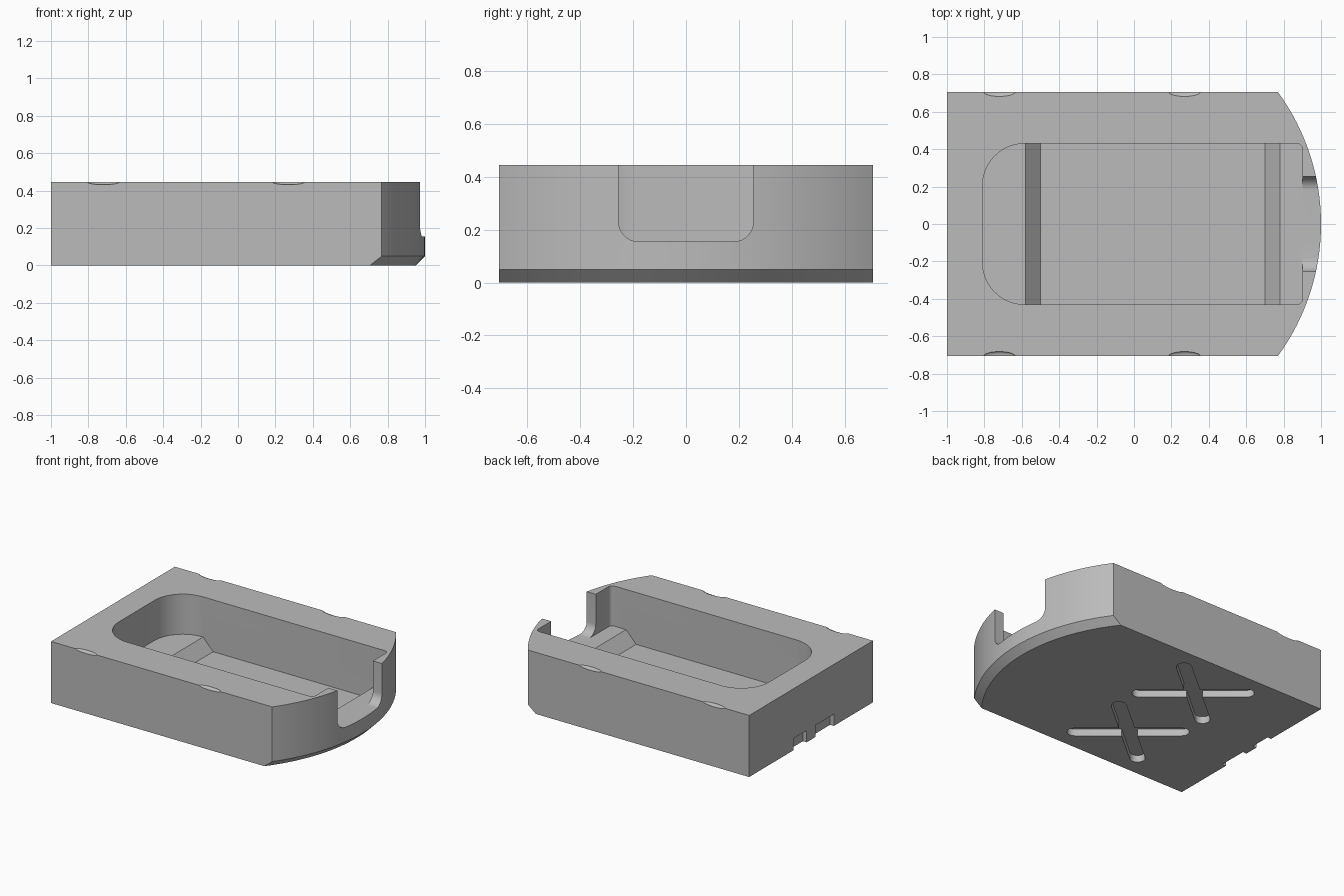
import bpy, bmesh
from math import sin, cos, pi, asin, radians
from mathutils import Vector, Matrix

old = bpy.data.objects.get("Cube")
if old:
    bpy.data.objects.remove(old)

HALF, TOP, LEDGE, FLOOR = 0.707, 0.445, 0.155, 0.07
NOSE_R, NOSE_X, CHAMFER = 1.195, -0.195, 0.05

grey = bpy.data.materials.new("matte grey")
grey.use_nodes = True
grey.diffuse_color = (0.5, 0.5, 0.5, 1)
grey.node_tree.nodes["Principled BSDF"].inputs["Base Color"].default_value = (0.5, 0.5, 0.5, 1)


def add_object(name, bm):
    bmesh.ops.recalc_face_normals(bm, faces=bm.faces)
    mesh = bpy.data.meshes.new(name)
    bm.to_mesh(mesh)
    bm.free()
    mesh.materials.append(grey)
    obj = bpy.data.objects.new(name, mesh)
    bpy.context.collection.objects.link(obj)
    return obj


def loft(rings):
    """Closed solid through matching rings of points."""
    bm = bmesh.new()
    loops = [[bm.verts.new(p) for p in ring] for ring in rings]
    n = len(loops[0])
    for a, b in zip(loops, loops[1:]):
        for i in range(n):
            j = (i + 1) % n
            bm.faces.new((a[i], a[j], b[j], b[i]))
    bm.faces.new(loops[0][::-1])
    bm.faces.new(loops[-1])
    return bm


def round_edges(bm, test, radius):
    edges = [e for e in bm.edges if test(*(v.co for v in e.verts))]
    bmesh.ops.bevel(bm, geom=edges, offset=radius, segments=10, profile=0.5, affect='EDGES')


def upright(a, b):
    return abs(a.x - b.x) + abs(a.y - b.y) < 1e-4


# Body: straight sides, flat back, curved nose with a chamfered lower rim
def plan(radius, z, steps=32):
    end = asin(HALF / radius)
    ring = [(-1, HALF, z), (-1, -HALF, z)]
    for i in range(steps + 1):
        t = end * (2 * i / steps - 1)
        ring.append((NOSE_X + radius * cos(t), radius * sin(t), z))
    return ring


body = add_object("tray_body", loft([plan(NOSE_R - CHAMFER, 0), plan(NOSE_R, CHAMFER), plan(NOSE_R, TOP)]))
cutters = []

# Pocket with a sunken floor between two sloped ledges
profile = [(-0.81, LEDGE), (-0.58, LEDGE), (-0.5, FLOOR), (0.7, FLOOR),
           (0.78, LEDGE), (0.9, LEDGE), (0.9, 0.6), (-0.81, 0.6)]
pocket = loft([[(x, y, z) for x, z in profile] for y in (-0.43, 0.43)])
round_edges(pocket, lambda a, b: upright(a, b) and a.x < -0.8, 0.225)
round_edges(pocket, lambda a, b: upright(a, b) and a.x > 0.89, 0.03)
cutters.append(add_object("pocket_cutter", pocket))

# Opening through the nose with rounded lower corners
gate = loft([[(x, y, z) for y, z in ((-0.255, LEDGE), (0.255, LEDGE), (0.255, 0.6), (-0.255, 0.6))]
             for x in (0.85, 1.1)])
round_edges(gate, lambda a, b: abs(a.x - b.x) > 0.1 and a.z < 0.2, 0.075)
cutters.append(add_object("nose_opening_cutter", gate))


# Crossed round-ended grooves underneath
def slot(name, centre, angle, length=0.8, width=0.1, depth=0.05):
    r, turn = width / 2, Matrix.Rotation(angle, 3, 'Z')
    outline = []
    for side in (1, -1):
        for i in range(9):
            t = -pi / 2 + pi * i / 8
            outline.append(Vector((side * (length / 2 - r + r * cos(t)), side * r * sin(t), 0)))
    rings = [[turn @ p + Vector((*centre, z)) for p in outline] for z in (-0.1, depth)]
    return add_object(name, loft(rings))


for y in (-0.33, 0.33):
    for angle in (-40, 40):
        cutters.append(slot("groove_cutter", (-0.227, y), radians(angle)))

# Shallow notches along the foot of the back wall
for y, width in ((0.125, 0.15), (-0.155, 0.21)):
    bm = bmesh.new()
    bmesh.ops.create_cube(bm, size=1, matrix=Matrix.Translation((-1, y, 0)) @ Matrix.Diagonal((0.06, width, 0.17, 1)))
    cutters.append(add_object("back_notch_cutter", bm))

# Small dents along the top side edges
for x in (-0.72, 0.27):
    for side in (-1, 1):
        bm = bmesh.new()
        bmesh.ops.create_uvsphere(bm, u_segments=24, v_segments=12, radius=1,
                                  matrix=Matrix.Translation((x, side * HALF, TOP)) @ Matrix.Diagonal((0.085, 0.025, 0.013, 1)))
        cutters.append(add_object("edge_dent_cutter", bm))

# Carve everything out of the body
bpy.context.view_layer.objects.active = body
for cutter in cutters:
    cutter.hide_render = True
    mod = body.modifiers.new("carve", 'BOOLEAN')
    mod.operation, mod.solver, mod.object = 'DIFFERENCE', 'EXACT', cutter
    bpy.ops.object.modifier_apply(modifier=mod.name)
    bpy.data.objects.remove(cutter)

bpy.ops.object.select_all(action='DESELECT')
body.select_set(True)
bpy.ops.object.shade_smooth_by_angle(angle=radians(30))
